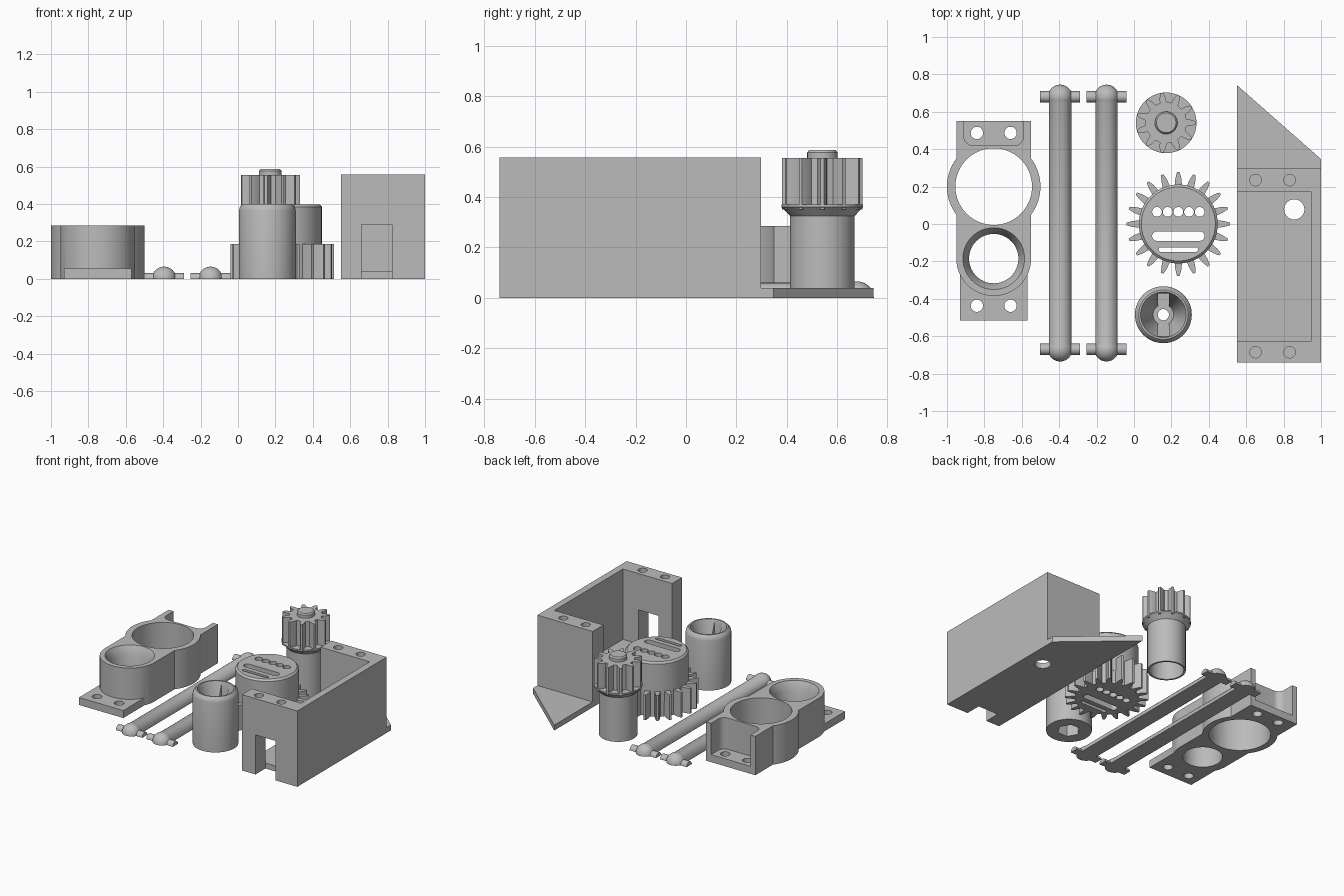
import bpy, bmesh
from math import sin, cos, pi, tau, radians
from mathutils import Matrix

if "Cube" in bpy.data.objects:
    bpy.data.objects.remove(bpy.data.objects["Cube"])

grey = bpy.data.materials.new("plain grey")
grey.use_nodes = True
grey.diffuse_color = (0.5, 0.5, 0.5, 1)
grey.node_tree.nodes["Principled BSDF"].inputs["Base Color"].default_value = (0.5, 0.5, 0.5, 1)


# --- helpers ---
def finish(bm, name):
    bmesh.ops.remove_doubles(bm, verts=bm.verts, dist=1e-5)
    bmesh.ops.recalc_face_normals(bm, faces=bm.faces)
    mesh = bpy.data.meshes.new(name)
    bm.to_mesh(mesh)
    bm.free()
    mesh.materials.append(grey)
    obj = bpy.data.objects.new(name, mesh)
    bpy.context.collection.objects.link(obj)
    return obj


def prism(pts, z0, z1, name="tool"):
    bm = bmesh.new()
    face = bm.faces.new([bm.verts.new((x, y, z0)) for x, y in pts])
    ext = bmesh.ops.extrude_face_region(bm, geom=[face], use_keep_orig=True)
    top = [v for v in ext["geom"] if isinstance(v, bmesh.types.BMVert)]
    bmesh.ops.translate(bm, verts=top, vec=(0, 0, z1 - z0))
    return finish(bm, name)


def box(x0, x1, y0, y1, z0, z1, name="tool"):
    return prism([(x0, y0), (x1, y0), (x1, y1), (x0, y1)], z0, z1, name)


def rounded(cx, cy, w, h, r, steps=8):
    """Outline of a rectangle with round corners."""
    pts = []
    for q, (sx, sy) in enumerate([(1, 1), (-1, 1), (-1, -1), (1, -1)]):
        for i in range(steps + 1):
            a = (q + i / steps) * pi / 2
            p = (cx + sx * (w / 2 - r) + r * cos(a), cy + sy * (h / 2 - r) + r * sin(a))
            if not any(abs(p[0] - o[0]) + abs(p[1] - o[1]) < 1e-5 for o in pts):
                pts.append(p)
    return pts


def disc(cx, cy, r, z0, z1, name="tool", n=64):
    return prism([(cx + r * cos(tau * i / n), cy + r * sin(tau * i / n)) for i in range(n)], z0, z1, name)


def lathe(cx, cy, profile, name="tool", n=64):
    """Revolve (radius, height) points that start and end on the axis."""
    bm = bmesh.new()
    vs = [bm.verts.new((r, 0, z)) for r, z in profile]
    es = [bm.edges.new(pair) for pair in zip(vs, vs[1:])]
    bmesh.ops.spin(bm, geom=vs + es, cent=(0, 0, 0), axis=(0, 0, 1), angle=tau, steps=n)
    bmesh.ops.translate(bm, verts=bm.verts, vec=(cx, cy, 0))
    return finish(bm, name)


def gear(cx, cy, teeth, root, tip, z0, z1, name):
    mid = root + (tip - root) * 0.55
    tooth = [(-0.3, root), (-0.2, mid), (-0.08, tip), (0.08, tip), (0.2, mid), (0.3, root)]
    pts = []
    for k in range(teeth):
        for f, r in tooth:
            a = tau * (k + f) / teeth
            pts.append((cx + r * cos(a), cy + r * sin(a)))
    return prism(pts, z0, z1, name)


def combine(obj, tools, operation="DIFFERENCE"):
    bpy.context.view_layer.objects.active = obj
    for tool in tools:
        mod = obj.modifiers.new("join", "BOOLEAN")
        mod.operation, mod.solver, mod.object = operation, "EXACT", tool
        bpy.ops.object.modifier_apply(modifier=mod.name)
        bpy.data.objects.remove(tool)


def smooth(obj):
    bpy.ops.object.select_all(action="DESELECT")
    obj.select_set(True)
    bpy.context.view_layer.objects.active = obj
    bpy.ops.object.shade_smooth_by_angle(angle=radians(32))


# --- bearing bracket: two rings, rear pocket and front tab ---
bx = -0.75
bracket = box(bx - 0.2, bx + 0.2, -0.19, 0.552, 0, 0.285, "bearing_bracket")
combine(bracket, [disc(bx, 0.2, 0.25, 0, 0.285), disc(bx, -0.185, 0.2, 0, 0.285),
                  box(bx - 0.18, bx + 0.18, -0.517, -0.15, 0, 0.055)], "UNION")
small_bore = lathe(bx, -0.185, [(0, -0.1), (0.132, -0.1), (0.132, 0.225), (0.165, 0.285),
                                (0.165, 0.4), (0, 0.4)])
combine(bracket, [disc(bx, 0.2, 0.205, -0.1, 0.4), small_bore,
                  prism(rounded(bx, 0.52, 0.32, 0.2, 0.05), 0.055, 0.4)])
combine(bracket, [disc(bx + s * 0.09, y, 0.033, -0.1, 0.4, n=32) for s in (-1, 1) for y in (-0.437, 0.487)])
smooth(bracket)


# --- two drive shafts with ball ends and cross pins, flat underneath ---
def rod(radius, length, centre, axis):
    bm = bmesh.new()
    turn = Matrix.Rotation(pi / 2, 4, axis)
    bmesh.ops.create_cone(bm, cap_ends=True, segments=48, radius1=radius, radius2=radius,
                          depth=length, matrix=Matrix.Translation(centre) @ turn)
    return finish(bm, "tool")


def ball(radius, centre):
    bm = bmesh.new()
    bmesh.ops.create_uvsphere(bm, u_segments=40, v_segments=24, radius=radius,
                              matrix=Matrix.Translation(centre))
    return finish(bm, "tool")


for x, name in ((-0.395, "right_drive_shaft"), (-0.147, "left_drive_shaft")):
    shaft = rod(0.06, 1.345, (x, 0.0075, 0), "X")
    shaft.name = name
    for y in (-0.67, 0.68):
        combine(shaft, [ball(0.065, (x, y, 0)), rod(0.03, 0.215, (x, y, 0), "Y")], "UNION")
    combine(shaft, [box(x - 0.3, x + 0.3, -1, 1, -0.3, 0)])
    smooth(shaft)

# --- pinion on a hollow sleeve ---
px, py = 0.172, 0.541
pinion = lathe(px, py, [(0, 0), (0.128, 0), (0.128, 0.325), (0.162, 0.36), (0.162, 0.37), (0, 0.37)], "pinion")
cap = lathe(px, py, [(0, 0.5), (0.06, 0.5), (0.06, 0.577), (0.052, 0.587), (0, 0.587)])
combine(pinion, [gear(px, py, 11, 0.11, 0.16, 0.35, 0.555, "tool"), cap], "UNION")
combine(pinion, [disc(px, py, 0.115, -0.1, 0.3)])
smooth(pinion)

# --- spur gear with a slotted hub ---
gx = 0.237
spur = gear(gx, 0, 20, 0.21, 0.277, 0, 0.185, "spur_gear")
combine(spur, [lathe(gx, 0, [(0, 0.1), (0.211, 0.1), (0.211, 0.385), (0.198, 0.398), (0, 0.398)])], "UNION")
combine(spur, [disc(gx + i * 0.057, 0.065, 0.026, -0.1, 0.5, n=24) for i in range(-2, 3)])
combine(spur, [prism(rounded(gx, -0.065, 0.28, 0.05, 0.025), -0.1, 0.5),
               prism(rounded(gx, -0.137, 0.21, 0.025, 0.012), -0.1, 0.5)])
smooth(spur)

# --- drive cup: bowl, cross slot, through hole and hexagon socket below ---
cx, cy = 0.157, -0.485
cup = lathe(cx, cy, [(0, 0), (0.152, 0), (0.152, 0.365), (0.147, 0.385), (0.132, 0.4), (0, 0.4)], "drive_cup")
bowl = lathe(cx, cy, [(0, 0.17), (0.055, 0.17), (0.092, 0.3), (0.112, 0.37), (0.125, 0.41), (0.125, 0.5), (0, 0.5)])
combine(cup, [bowl, box(cx - 0.03, cx + 0.03, cy - 0.113, cy + 0.113, 0.165, 0.5),
              disc(cx, cy, 0.03, -0.1, 0.5, n=32), disc(cx, cy, 0.078, -0.1, 0.1, n=6)])
smooth(cup)

# --- motor housing: open-sided box on a plate with a slanted rear end ---
housing = box(0.55, 1, -0.74, 0.297, 0, 0.557, "motor_housing")
combine(housing, [prism([(0.55, -0.74), (1, -0.74), (1, 0.347), (0.55, 0.743)], 0, 0.04)], "UNION")
combine(housing, [box(0.4, 0.95, -0.625, 0.172, 0.04, 0.8),
                  box(0.66, 0.823, -0.9, -0.625, -0.1, 0.29),
                  disc(0.857, 0.078, 0.054, -0.1, 0.3, n=40)])
combine(housing, [disc(x, y, 0.031, 0.3, 0.8, n=32) for x in (0.65, 0.832) for y in (-0.685, 0.235)])
smooth(housing)
